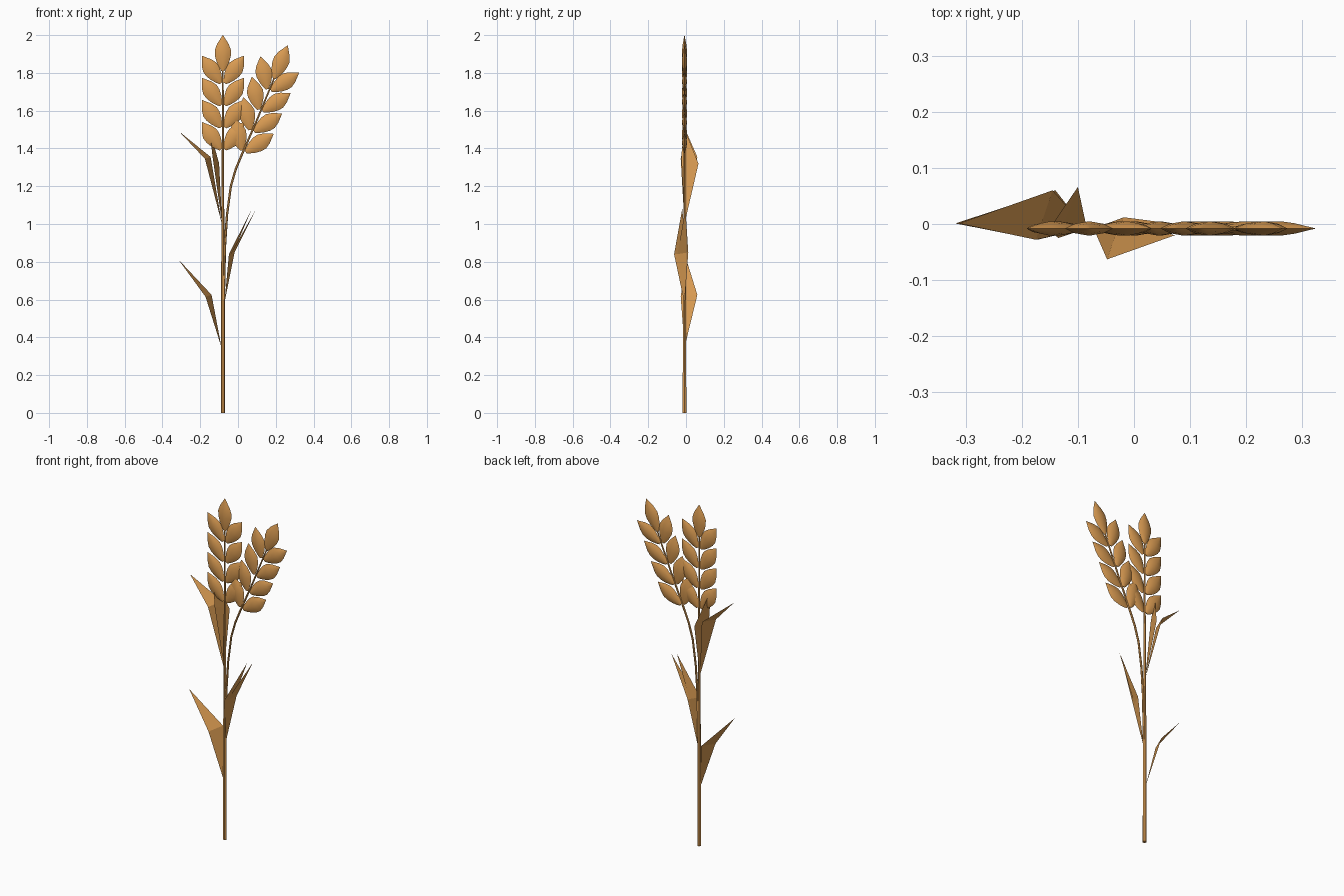
import bpy, bmesh, math
from mathutils import Matrix, Vector

if "Cube" in bpy.data.objects:
    bpy.data.objects.remove(bpy.data.objects["Cube"])

gold = bpy.data.materials.new("golden straw")
gold.diffuse_color = (0.70, 0.33, 0.085, 1)
gold.use_nodes = True
gold.node_tree.nodes["Principled BSDF"].inputs["Base Color"].default_value = gold.diffuse_color
Y = -0.008  # plane of stems and ears


def finish(bm, name, smooth=False):
    me = bpy.data.meshes.new(name)
    bmesh.ops.recalc_face_normals(bm, faces=bm.faces)
    bm.to_mesh(me)
    bm.free()
    me.materials.append(gold)
    ob = bpy.data.objects.new(name, me)
    bpy.context.collection.objects.link(ob)
    if smooth:
        bpy.ops.object.select_all(action='DESELECT')
        ob.select_set(True)
        bpy.context.view_layer.objects.active = ob
        bpy.ops.object.shade_smooth_by_angle(angle=math.radians(40))
    return ob


def loft(bm, rings):
    """Join rings of equal point count and cap both ends."""
    rows = [[bm.verts.new(p) for p in r] for r in rings]
    n = len(rows[0])
    for a, b in zip(rows, rows[1:]):
        for i in range(n):
            bm.faces.new((a[i], a[(i + 1) % n], b[(i + 1) % n], b[i]))
    bm.faces.new(rows[0])
    bm.faces.new(rows[-1])


def stem(name, path):
    """Six-sided tapering stem; path holds (x, z, radius)."""
    rings = []
    for k, (x, z, r) in enumerate(path):
        p, q = path[max(k - 1, 0)], path[min(k + 1, len(path) - 1)]
        t = Vector((q[0] - p[0], 0, q[1] - p[1])).normalized()
        side = Vector((t.z, 0, -t.x))
        rings.append([Vector((x, Y, z)) + side * r * math.cos(a) + Vector((0, r * math.sin(a), 0))
                      for a in (i * math.pi / 3 for i in range(6))])
    bm = bmesh.new()
    loft(bm, rings)
    finish(bm, name, True)


# (fraction of length, half width) of one grain, and its lens section
GRAIN = [(0, .008), (.1, .020), (.25, .033), (.42, .042), (.58, .043), (.75, .031), (.9, .013), (1, .001)]
LENS = [(1, 0), (.6, .65), (0, 1), (-.6, .65), (-1, 0), (-.6, -.65), (0, -1), (.6, -.65)]


def grain(bm, m, length):
    loft(bm, [[m @ Vector((w * u, .3 * w * v, t * length)) for u, v in LENS] for t, w in GRAIN])


def ear(name, tip, tilt):
    """Ear of nine grains hanging below its tip."""
    base = Matrix.Translation((tip[0], Y, tip[1])) @ Matrix.Rotation(tilt, 4, 'Y')
    bm = bmesh.new()
    grain(bm, base @ Matrix.Translation((0, 0, -.19)), .19)
    for i in range(4):
        for s in (-1, 1):
            m = Matrix.Translation((s * .011, 0, -.255 - .117 * i)) @ Matrix.Rotation(s * math.radians(34.5), 4, 'Y')
            grain(bm, base @ m, .176)
    finish(bm, name, True)


def leaf(name, root, front, back, tip):
    """Pointed blade bent across its widest line."""
    bm = bmesh.new()
    a, b, c, d = [bm.verts.new(p) for p in (root, front, back, tip)]
    bm.faces.new((a, b, c))
    bm.faces.new((b, d, c))
    finish(bm, name)


# stems
stem("main_stem", [(-.08, 0, .011), (-.08, .58, .010), (-.08, 1.0, .0075), (-.08, 1.4, .006), (-.08, 1.83, .004)])
stem("side_stem", [(-.076, .6, .007), (-.07, .88, .007), (-.058, 1.05, .006), (-.038, 1.2, .006),
                   (-.012, 1.29, .006), (.017, 1.36, .006), (.10, 1.55, .005), (.195, 1.78, .004)])
# ears
ear("main_ear", (-.08, 2.0), 0)
ear("side_ear", (.263, 1.945), math.radians(22.6))
# leaves
leaf("lower_leaf", (-.087, Y, .345), (-.172, -.028, .615), (-.14, .06, .625), (-.318, .001, .815))
leaf("upper_leaf", (-.085, Y, 1.0), (-.175, -.028, 1.345), (-.145, .06, 1.355), (-.312, .001, 1.49))
leaf("upper_inner_leaf", (-.084, Y, 1.0), (-.135, -.025, 1.36), (-.10, .066, 1.32), (-.152, -.01, 1.51))
leaf("right_front_leaf", (-.072, Y, .58), (-.048, -.063, .84), (-.025, .004, .85), (.073, -.02, 1.08))
leaf("right_back_leaf", (-.072, Y, .58), (-.04, -.045, .84), (-.018, .012, .85), (.097, -.003, 1.08))
